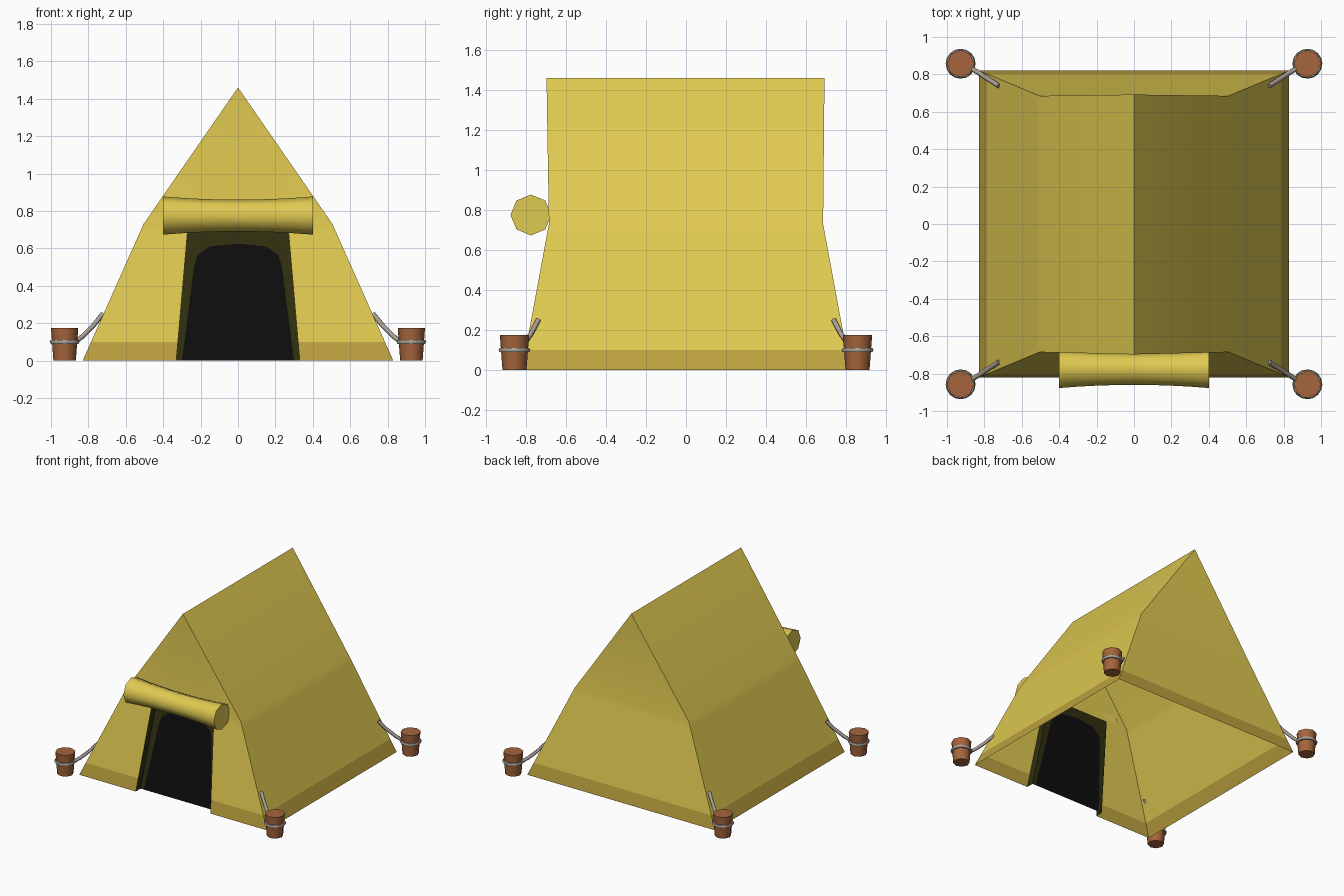
import bpy, bmesh, math
from mathutils import Vector

if "Cube" in bpy.data.objects:
    bpy.data.objects.remove(bpy.data.objects["Cube"])


def material(name, col):
    m = bpy.data.materials.new(name)
    m.diffuse_color = (*col, 1)
    m.use_nodes = True
    m.node_tree.nodes["Principled BSDF"].inputs["Base Color"].default_value = m.diffuse_color
    return m


CANVAS = material("yellow canvas", (0.74, 0.585, 0.082))
BAND = material("dark hem", (0.51, 0.36, 0.05))
OLIVE = material("olive lining", (0.03, 0.028, 0.005))
BLACK = material("dark interior", (0.004, 0.004, 0.004))
WOOD = material("wood", (0.38, 0.13, 0.045))
ROPE = material("rope", (0.40, 0.35, 0.31))


def finish(bm, name, mats, smooth=None):
    me = bpy.data.meshes.new(name)
    bm.to_mesh(me)
    bm.free()
    ob = bpy.data.objects.new(name, me)
    bpy.context.collection.objects.link(ob)
    for m in mats:
        me.materials.append(m)
    if smooth:
        bpy.ops.object.select_all(action='DESELECT')
        ob.select_set(True)
        bpy.context.view_layer.objects.active = ob
        bpy.ops.object.shade_smooth_by_angle(angle=math.radians(smooth))
    return ob


# Tent outline: half width, half depth and door half width at a height
HEM, DOOR_TOP, KNEE, RIDGE = 0.10, 0.69, 0.73, 1.46


def half_x(z):
    return 0.83 - 0.325 * z / KNEE


def half_y(z):
    return 0.82 - 0.135 * z / KNEE


def door_x(z):
    return 0.33 - 0.06 * min(z / DOOR_TOP, 1)


# Tent shell: stacked rings with a gap for the door, open underneath
bm = bmesh.new()
rings = []
for z in (0, HEM, DOOR_TOP, KNEE):
    x, y, d = half_x(z), half_y(z), door_x(z)
    rings.append([bm.verts.new((px, py, z)) for px, py in
                  ((-x, -y), (-d, -y), (d, -y), (x, -y), (x, y), (-x, y))])
for r in range(3):
    a, b = rings[r], rings[r + 1]
    for i in range(6):
        if i == 1 and r < 2:
            continue
        j = (i + 1) % 6
        f = bm.faces.new((a[i], a[j], b[j], b[i]))
        f.material_index = 1 if r == 0 else 0
front = bm.verts.new((0, -0.697, RIDGE))
back = bm.verts.new((0, 0.692, RIDGE))
k = rings[-1]
for i in range(3):
    bm.faces.new((k[i], k[i + 1], front))
bm.faces.new((k[3], k[4], back, front))
bm.faces.new((k[4], k[5], back))
bm.faces.new((k[5], k[0], front, back))
finish(bm, "tent_shell", [CANVAS, BAND], 30)

# Doorway: olive reveal and lining around a black arched panel
outer = [(door_x(0), 0), (door_x(0.5), 0.5), (door_x(0.62), 0.62), (0.27, DOOR_TOP), (0, DOOR_TOP)]
arch = [(0.30, 0), (0.235, 0.50), (0.215, 0.565), (0.15, 0.61), (0, 0.625)]
bm = bmesh.new()


def loop(half, depth):
    pts = half + [(-x, z) for x, z in reversed(half[:-1])]
    return [bm.verts.new((x, depth - half_y(z), z)) for x, z in pts]


rim, lining, inner = loop(outer, 0), loop(outer, 0.06), loop(arch, 0.06)
for a, b in ((rim, lining), (lining, inner)):
    for i in range(len(a) - 1):
        bm.faces.new((a[i], a[i + 1], b[i + 1], b[i]))
bm.faces.new(inner).material_index = 1
finish(bm, "doorway", [OLIVE, BLACK])

# Rolled door flap: eight-sided roll, slimmer in the middle
bm = bmesh.new()
roll = []
for s in range(9):
    t = s / 4 - 1
    rad = 0.085 + 0.017 * t * t
    roll.append([bm.verts.new((0.4 * t, -0.775 + rad * math.cos(a * math.pi / 4),
                               0.775 + rad * math.sin(a * math.pi / 4))) for a in range(8)])
for a, b in zip(roll, roll[1:]):
    for i in range(8):
        j = (i + 1) % 8
        bm.faces.new((a[i], a[j], b[j], b[i]))
bm.faces.new(roll[0])
bm.faces.new(roll[-1])
bmesh.ops.recalc_face_normals(bm, faces=bm.faces)
finish(bm, "door_roll", [CANVAS], 50)

# Pegs with a rope ring and a guy rope at each corner
for sx, side in ((-1, "left"), (1, "right")):
    for sy, end in ((-1, "front"), (1, "back")):
        tag = end + "_" + side
        px, py = sx * 0.927, sy * 0.857
        bm = bmesh.new()
        bmesh.ops.create_cone(bm, cap_ends=True, segments=8, radius1=0.06,
                              radius2=0.073, depth=0.175)
        bmesh.ops.translate(bm, verts=bm.verts, vec=(px, py, 0.0875))
        finish(bm, "peg_" + tag, [WOOD], 50)

        bpy.ops.mesh.primitive_torus_add(location=(px, py, 0.10), major_segments=16,
                                         minor_segments=6, major_radius=0.068, minor_radius=0.012)
        ring = bpy.context.object
        ring.name = "rope_ring_" + tag
        ring.data.materials.append(ROPE)
        bpy.ops.object.shade_smooth_by_angle(angle=math.radians(60))

        path = [Vector(p) for p in ((0.87, 0.832, 0.10), (0.83, 0.808, 0.13),
                                    (0.775, 0.772, 0.185), (0.722, 0.738, 0.25))]
        cu = bpy.data.curves.new("guy_rope_" + tag, 'CURVE')
        cu.dimensions = '3D'
        cu.bevel_depth = 0.013
        cu.bevel_resolution = 1
        cu.use_fill_caps = True
        sp = cu.splines.new('POLY')
        sp.points.add(len(path) - 1)
        for p, v in zip(sp.points, path):
            p.co = (sx * v.x, sy * v.y, v.z, 1)
        cu.materials.append(ROPE)
        ob = bpy.data.objects.new("guy_rope_" + tag, cu)
        bpy.context.collection.objects.link(ob)
